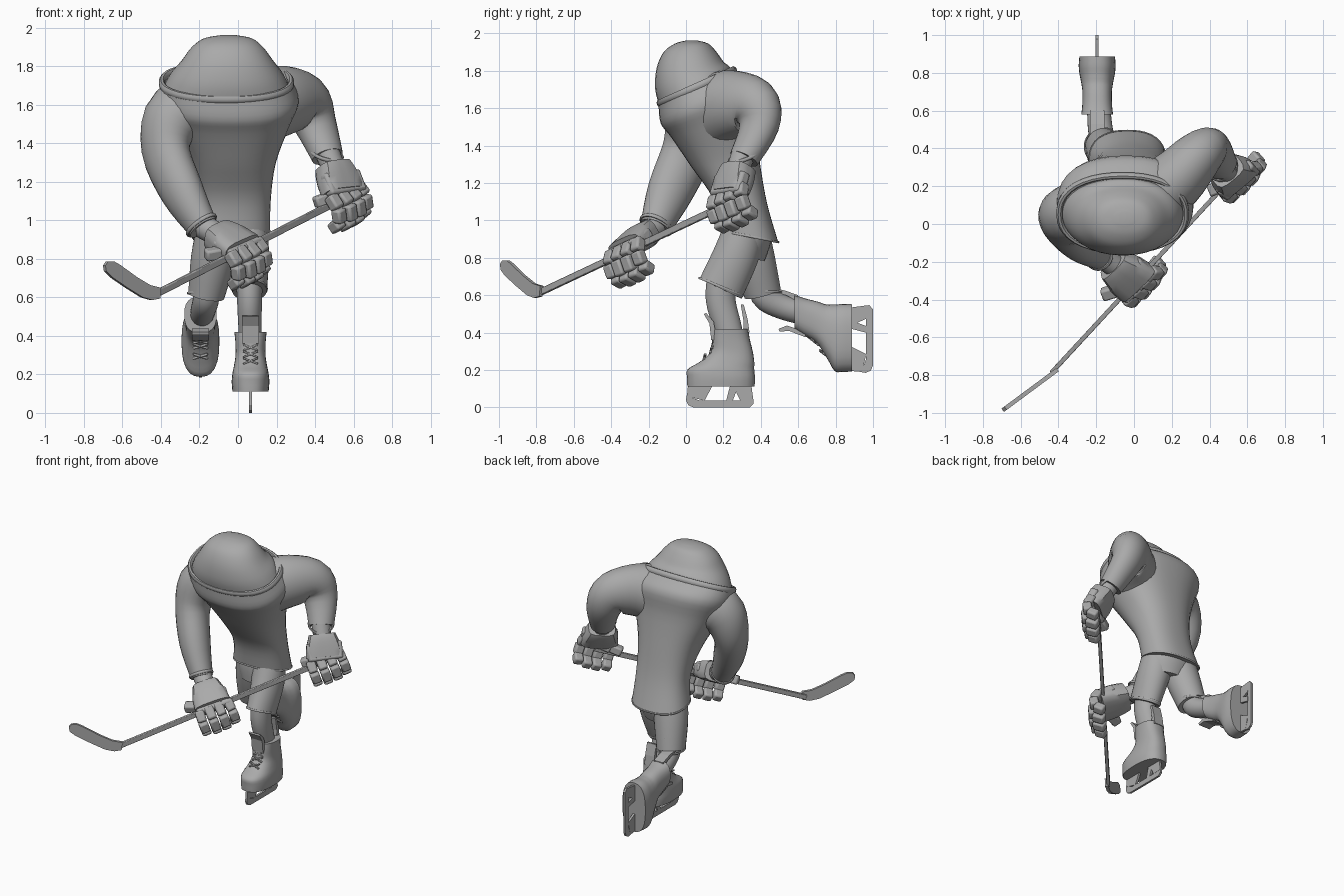
import bpy, bmesh, math
from mathutils import Vector as V, Matrix

cube = bpy.data.objects.get("Cube")
if cube:
    bpy.data.objects.remove(cube)

GREY = (0.4, 0.4, 0.4, 1)
mat = bpy.data.materials.new("plain grey")
mat.use_nodes = True
mat.diffuse_color = GREY
mat.node_tree.nodes["Principled BSDF"].inputs["Base Color"].default_value = GREY


def finish(name, bm, smooth=True, bevel=0):
    bmesh.ops.recalc_face_normals(bm, faces=bm.faces)
    me = bpy.data.meshes.new(name)
    bm.to_mesh(me)
    bm.free()
    me.materials.append(mat)
    ob = bpy.data.objects.new(name, me)
    bpy.context.collection.objects.link(ob)
    bpy.ops.object.select_all(action="DESELECT")
    ob.select_set(True)
    bpy.context.view_layer.objects.active = ob
    if bevel:
        m = ob.modifiers.new("bevel", "BEVEL")
        m.width, m.segments = bevel, 2
    if smooth:
        bpy.ops.object.shade_smooth_by_angle(angle=math.radians(40))


def spline(rows, steps):
    """Catmull-Rom interpolation of equal-length rows of numbers."""
    out = []
    for i in range(len(rows) - 1):
        a, b, c, d = (rows[max(0, min(len(rows) - 1, i + k))] for k in (-1, 0, 1, 2))
        for s in range(steps):
            t = s / steps
            out.append([q + 0.5 * t * (r - p + t * (2*p - 5*q + 4*r - w + t * (3*(q - r) + w - p)))
                        for p, q, r, w in zip(a, b, c, d)])
    return out + [list(rows[-1])]


def loft(name, rings, segs=28, power=2, close=False):
    """Skin rings given as (centre, half axis, half axis)."""
    bm = bmesh.new()
    loops = []
    for c, a, b in rings:
        loop = []
        for i in range(segs):
            t = 2 * math.pi * (i + 0.5) / segs
            x, y = math.cos(t), math.sin(t)
            k = (abs(x) ** power + abs(y) ** power) ** (-1 / power)
            loop.append(bm.verts.new(c + a * x * k + b * y * k))
        loops.append(loop)
    pairs = list(zip(loops, loops[1:])) + ([(loops[-1], loops[0])] if close else [])
    for p, q in pairs:
        for i in range(segs):
            j = (i + 1) % segs
            bm.faces.new((p[i], p[j], q[j], q[i]))
    if not close:
        bm.faces.new(loops[0])
        bm.faces.new(loops[-1])
    finish(name, bm)


def tube(name, rows, ref=(1, 0, 0), steps=4, **kw):
    """Limb along rows of (x, y, z, radius on ref side, other radius)."""
    rows = spline(rows, steps)
    pts = [V(r[:3]) for r in rows]
    a, rings = V(ref), []
    for i, r in enumerate(rows):
        t = (pts[min(i + 1, len(pts) - 1)] - pts[max(i - 1, 0)]).normalized()
        a = (a - t * a.dot(t)).normalized()
        rings.append((pts[i], a * r[3], t.cross(a) * r[4]))
    loft(name, rings, **kw)


def body(name, rows, **kw):
    """Upright loft of (x, y, z, half width, half depth, slope to the back)."""
    loft(name, [(V(r[:3]), V((r[3], 0, 0)), V((0, r[4], r[4] * r[5])))
                for r in spline(rows, 4)], segs=36, **kw)


def hoop(name, c, a, b, r, power=2):
    """Closed round band around an oval."""
    up = a.cross(b).normalized()
    rings = []
    for i in range(40):
        t = 2 * math.pi * i / 40
        x, y = math.cos(t), math.sin(t)
        out = (a * x + b * y) * (abs(x) ** power + abs(y) ** power) ** (-1 / power)
        rings.append((c + out, out.normalized() * r, up * r * 1.3))
    loft(name, rings, segs=8, close=True)


def slab(name, p, q, side, w, t, bevel=0.012):
    """Bevelled block running from p to q."""
    z = q - p
    x = (side - z * side.dot(z) / z.dot(z)).normalized()
    y = z.normalized().cross(x)
    m = Matrix((x * w, y * t, z)).transposed().to_4x4()
    m.translation = (p + q) / 2
    bm = bmesh.new()
    bmesh.ops.create_cube(bm, size=1, matrix=m)
    finish(name, bm, bevel=bevel)


def prism(name, pts, place, thick):
    """Flat outline thickened along the third axis; place maps (u, v, w) to space."""
    bm = bmesh.new()
    lo, hi = ([bm.verts.new(place(u, v, s * thick / 2)) for u, v in pts] for s in (-1, 1))
    bm.faces.new(lo)
    bm.faces.new(hi)
    for i in range(len(pts)):
        j = (i + 1) % len(pts)
        bm.faces.new((lo[i], lo[j], hi[j], hi[i]))
    finish(name, bm, smooth=False)


# Jersey, hood-shaped head and collar
body("jersey", [(-.035, .34, .91, .203, .155, -.2), (-.02, .29, 1.1, .19, .145, -.1),
                (-.025, .21, 1.3, .222, .185, .05), (-.035, .14, 1.5, .305, .22, .25),
                (-.045, .11, 1.62, .36, .245, .42), (-.06, .058, 1.705, .345, .205, .45)], power=2.4)
body("head", [(-.06, .05, 1.69, .325, .19, .45), (-.058, .035, 1.76, .29, .2, .3),
              (-.055, .022, 1.83, .237, .18, .1), (-.055, .022, 1.9, .185, .142, 0),
              (-.052, .03, 1.945, .125, .09, 0), (-.05, .03, 1.962, .04, .03, 0)], power=2.2)
hoop("collar", V((-.06, .058, 1.715)), V((.335, 0, 0)), V((0, .198, .089)), .017, 2.3)
hoop("jersey_hem", V((-.035, .34, .915)), V((.201, 0, 0)), V((0, .154, -.031)), .005, 2.4)

# Sleeves with cuffs
tube("left_sleeve", [(.08, .13, 1.575, .2, .185), (.22, .235, 1.62, .185, .16), (.345, .365, 1.61, .15, .13),
                     (.4, .39, 1.5, .118, .1), (.465, .31, 1.33, .085, .078)], ref=(0, 0, 1))
tube("right_sleeve", [(-.14, .115, 1.57, .19, .185), (-.32, .06, 1.545, .165, .16), (-.375, .01, 1.37, .12, .145),
                      (-.29, -.088, 1.15, .105, .127), (-.18, -.165, .96, .075, .085)], ref=(0, 0, 1))
hoop("left_cuff", V((.46, .315, 1.345)), V((.082, 0, -.02)), V((0, .084, .03)), .008)
hoop("right_cuff", V((-.19, -.16, .975)), V((.072, 0, .045)), V((0, .08, -.03)), .008)

# Stick shaft and blade
HEEL, GRIP = V((-.435, -.785, .613)), V((.55, .28, 1.115))
D = (GRIP - HEEL).normalized()
DOWN = (V((0, 0, -1)) + D * D.z).normalized()
N = V((.727, -.675, 0))
slab("stick_shaft", HEEL, GRIP, N, .024, .035, .004)
prism("stick_blade", [(.025, .65), (-.03, .663), (-.1, .705), (-.19, .77), (-.22, .787), (-.25, .787),
                      (-.265, .765), (-.26, .735), (-.23, .705), (-.15, .65), (-.07, .6), (-.02, .586), (.02, .594)],
      lambda u, v, w: V((-.43 + u - .6 * w, -.79 + .74 * u + .8 * w, v)), .022)


def glove(side, c, wrist, thumb):
    at = lambda s, n, u: c + D * s + N * n + DOWN * u
    knuckle = at(0, .03, -.055)
    # Wrist, flared gauntlet and padded back of the hand
    lead = wrist.lerp(knuckle, .45)
    tube(side + "_wrist", [(*wrist, .064, .064), (*lead, .06, .06)], ref=D)
    tube(side + "_gauntlet", [(*wrist.lerp(knuckle, .32), .09, .068), (*lead, .1, .072),
                              (*wrist.lerp(knuckle, .7), .118, .068), (*knuckle, .126, .058)],
         ref=D, power=4, segs=20, steps=2)
    slab(side + "_back_pad", wrist.lerp(knuckle, .5) + N * .03, at(0, .06, -.045), D, .24, .06, .015)
    # Four curled fingers made of three pads each
    for i in range(4):
        s = (i - 1.5) * .068
        r = .012 if i in (1, 2) else 0
        path = [at(s, .035, -.07), at(s * 1.05, .075 + r, 0), at(s * 1.05, .065 + r, .075 + r), at(s, 0, .11 + r)]
        for k, (p, q) in enumerate(zip(path, path[1:])):
            slab(f"{side}_finger_{i + 1}_{k + 1}", p, q, D, .062, .06)
    # Thumb
    mid = thumb.lerp(knuckle, .45)
    slab(side + "_thumb_base", knuckle, mid, D, .075, .07)
    slab(side + "_thumb_tip", mid.lerp(knuckle, .1), thumb, D, .065, .06)


glove("left", V((.535, .268, 1.095)), V((.465, .305, 1.35)), V((.4, .175, 1.09)))
glove("right", V((.012, -.285, .8)), V((-.175, -.165, .965)), V((-.17, -.375, .82)))

# Shorts and socks
body("shorts_hips", [(-.035, .33, 1, .17, .12, -.15), (-.035, .325, .9, .178, .128, -.15),
                     (-.03, .31, .8, .14, .11, -.15)])
tube("left_shorts", [(.03, .32, .98, .12, .11), (.055, .27, .82, .107, .122), (.06, .185, .635, .09, .125)])
tube("right_shorts", [(-.1, .32, .98, .11, .115), (-.13, .36, .8, .115, .115), (-.165, .41, .61, .095, .1)])
hoop("left_shorts_hem", V((.06, .187, .645)), V((.09, 0, 0)), V((0, .116, -.048)), .005)
hoop("right_shorts_hem", V((-.165, .41, .622)), V((.096, 0, 0)), V((0, .098, -.005)), .005)
tube("left_sock", [(.06, .2, .72, .07, .085), (.06, .185, .58, .065, .08), (.062, .22, .44, .06, .075),
                   (.065, .25, .33, .055, .07)])
tube("right_sock", [(-.16, .41, .72, .07, .08), (-.165, .42, .6, .068, .075), (-.18, .52, .535, .065, .065),
                    (-.19, .66, .5, .06, .065)])


def skate(side, heel, fwd, up, lean):
    across = fwd.cross(up)
    put = lambda u, v, w: heel + fwd * (u - lean * max(0, v - .25)) + up * v + across * w
    # Boot lofted from sole to ankle
    rows = spline([(.112, .183, .18, .094), (.16, .183, .182, .098), (.205, .183, .178, .094),
                   (.245, .15, .145, .086), (.3, .125, .112, .078), (.37, .13, .1, .079), (.42, .13, .094, .084)], 3)
    loft(side + "_boot", [(put(c, h, 0), fwd * l, across * w) for h, c, l, w in rows], power=2.6)
    # Tongue and heel tab
    prism(side + "_tongue", [(.205, .36), (.235, .36), (.245, .45), (.275, .5), (.262, .505), (.222, .46)], put, .09)
    prism(side + "_heel_tab", [(.03, .4), (.065, .4), (.062, .46), (.077, .55), (.062, .552), (.04, .47)], put, .075)
    # Crossed laces
    for i in range(4):
        h = .255 + i * .035
        u = .25 - .01 * i if i else .275
        for s in (-1, 1):
            slab(f"{side}_lace_{i + 1}_{'a' if s < 0 else 'b'}", put(u, h, -.038 * s), put(u - .008, h + .03, .038 * s),
                 fwd, .014, .01, .003)
    # Blade holder: runner and posts
    prism(side + "_runner", [(.03, 0), (.33, 0), (.358, .012), (.37, .04), (.365, .07), (.335, .052), (.3, .038),
                             (.06, .038), (.01, .045), (.008, .02)], put, .015)
    prism(side + "_heel_post", [(.01, .04), (.08, .036), (.11, .1), (.09, .115), (.02, .115)], put, .016)
    prism(side + "_middle_post", [(.12, .036), (.155, .036), (.135, .115), (.09, .115)], put, .016)
    prism(side + "_toe_post", [(.27, .036), (.365, .06), (.36, .115), (.23, .115)], put, .016)


skate("left", V((.065, .37, 0)), V((0, -1, 0)), V((0, 0, 1)), 0)
skate("right", V((-.195, 1, .555)), V((0, 0, -1)), V((0, -1, 0)), .5)
